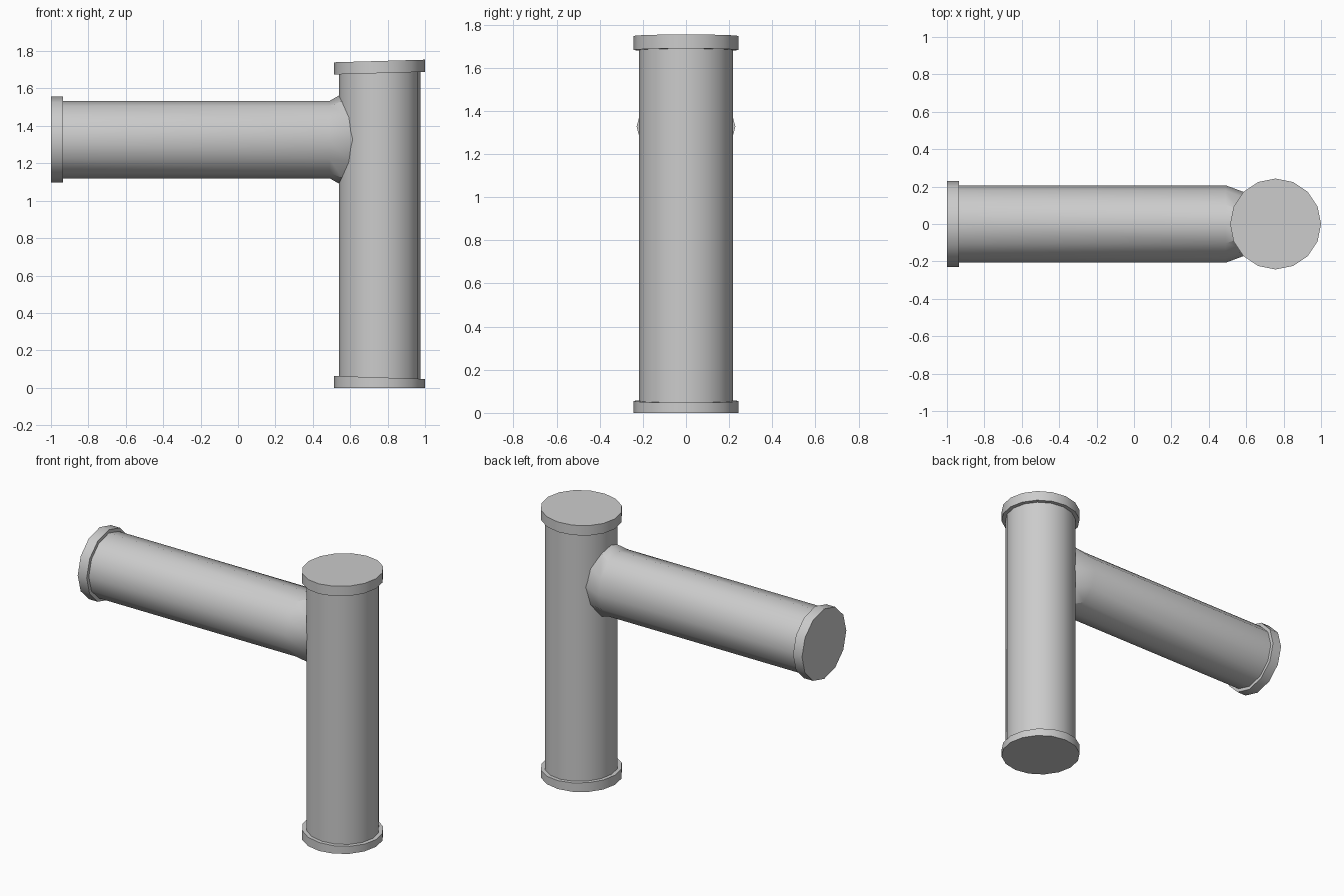
import bpy, bmesh, math

if "Cube" in bpy.data.objects:
    bpy.data.objects.remove(bpy.data.objects["Cube"])

CX, ZB = 0.757, 1.327          # riser axis x, branch axis z


def loft(name, rings, caps=True):
    bm = bmesh.new()
    loops = [[bm.verts.new(p) for p in r] for r in rings]
    for a, b in zip(loops, loops[1:]):
        for i in range(len(a)):
            j = (i + 1) % len(a)
            bm.faces.new((a[i], a[j], b[j], b[i]))
    if caps:
        bm.faces.new(loops[0])
        bm.faces.new(loops[-1])
    bmesh.ops.recalc_face_normals(bm, faces=bm.faces)
    me = bpy.data.meshes.new(name)
    bm.to_mesh(me)
    bm.free()
    ob = bpy.data.objects.new(name, me)
    bpy.context.collection.objects.link(ob)
    bpy.ops.object.select_all(action='DESELECT')
    ob.select_set(True)
    bpy.context.view_layer.objects.active = ob
    bpy.ops.object.shade_smooth_by_angle(angle=math.radians(40))
    return ob


def angles(n):
    return [2 * math.pi * i / n for i in range(n)]


def ring_z(r, z, tilt=0.0):
    # horizontal ring; tilt raises the +x side
    return [(CX + r * math.cos(a), r * math.sin(a), z + tilt * math.cos(a)) for a in angles(16)]


def ring_x(r, x):
    return [(x, r * math.cos(a), ZB + r * math.sin(a)) for a in angles(12)]


def saddle_ring(ry, rz, r):
    # oval ring wrapped onto the riser surface
    pts = []
    for a in angles(12):
        y = ry * math.cos(a)
        pts.append((CX - math.sqrt(r * r - y * y), y, ZB + rz * math.sin(a)))
    return pts


# Vertical pipe and its slightly uneven end flanges
loft("riser_pipe", [ring_z(0.218, 0.01), ring_z(0.218, 1.74)])
loft("bottom_flange", [ring_z(0.243, 0.0), ring_z(0.243, 0.055, -0.008)])
loft("top_flange", [ring_z(0.243, 1.682, 0.007), ring_z(0.243, 1.747, 0.007)])

# Horizontal branch with a flared saddle where it joins the riser
loft("branch_pipe", [ring_x(0.207, -0.99), ring_x(0.207, 0.49),
                     saddle_ring(0.16, 0.238, 0.213)], caps=False)
loft("branch_flange", [ring_x(0.229, -1.0), ring_x(0.229, -0.935)])
